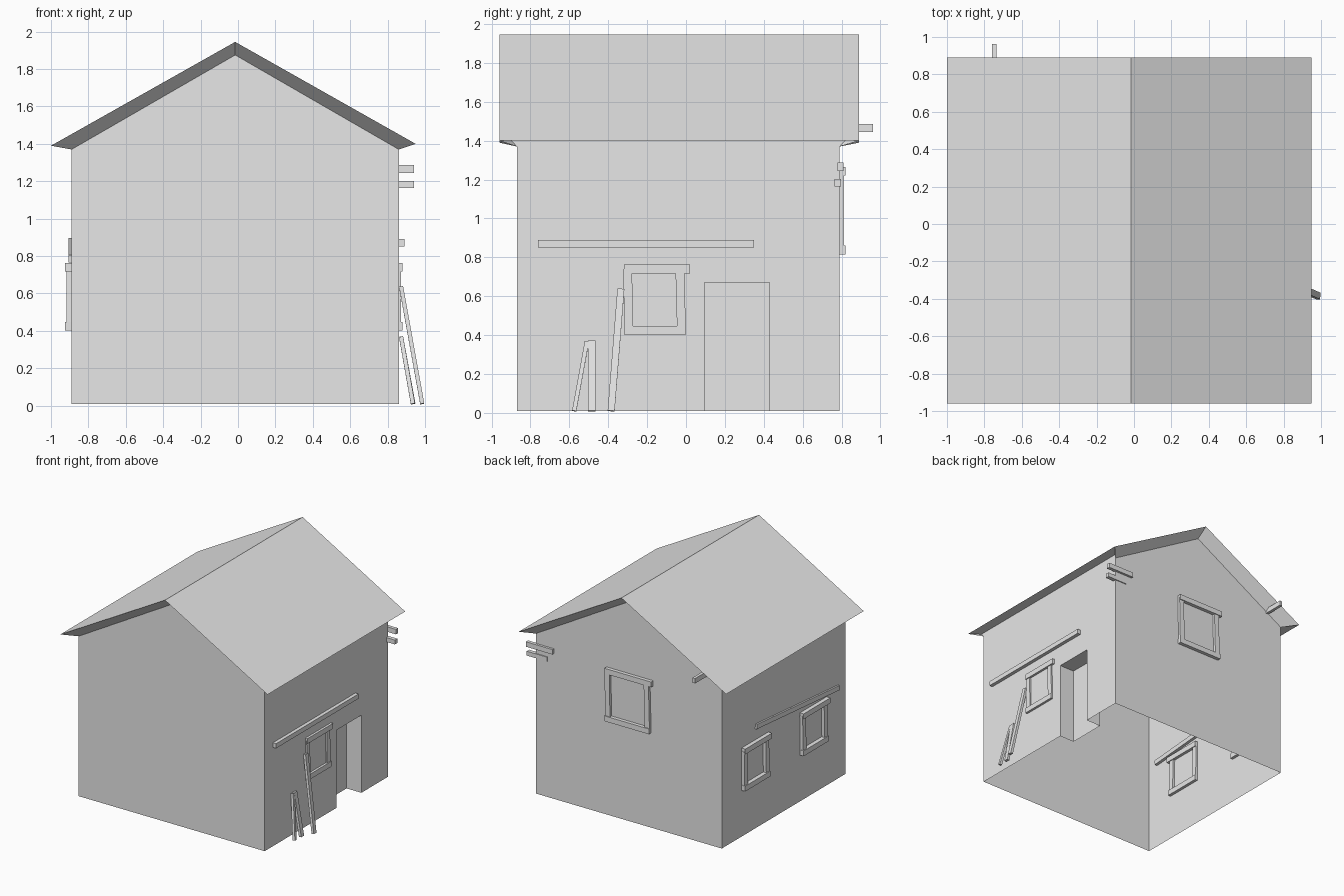
import bpy, bmesh, math
from mathutils import Vector, Matrix

if "Cube" in bpy.data.objects:
    bpy.data.objects.remove(bpy.data.objects["Cube"], do_unlink=True)

GREY = (0.8, 0.8, 0.8, 1)
mat = bpy.data.materials.new("plain grey")
mat.use_nodes = True
mat.diffuse_color = GREY
mat.node_tree.nodes["Principled BSDF"].inputs["Base Color"].default_value = GREY


def finish(name, bm):
    bmesh.ops.remove_doubles(bm, verts=bm.verts, dist=0.0005)
    bmesh.ops.recalc_face_normals(bm, faces=bm.faces)
    me = bpy.data.meshes.new(name)
    bm.to_mesh(me)
    bm.free()
    me.materials.append(mat)
    ob = bpy.data.objects.new(name, me)
    bpy.context.collection.objects.link(ob)
    return ob


def face(bm, pts):
    bm.faces.new([bm.verts.new(p) for p in pts])


def block(name, centre, size, rot=None):
    bm = bmesh.new()
    m = Matrix.Translation(centre) @ (rot or Matrix()) @ Matrix.Diagonal((*size, 1))
    bmesh.ops.create_cube(bm, size=1, matrix=m)
    return finish(name, bm)


def span(name, lo, hi):
    lo, hi = Vector(lo), Vector(hi)
    return block(name, (lo + hi) / 2, hi - lo)


def beam(name, a, b, width, depth):
    a, b = Vector(a), Vector(b)
    rot = Vector((0, 0, 1)).rotation_difference(b - a).to_matrix().to_4x4()
    return block(name, (a + b) / 2, (depth, width, (b - a).length), rot)


# Main dimensions
FLOOR, CORNER, SOFFIT = 0.01, 1.37, 1.403
RIDGE_X, RIDGE, RIDGE_IN = -0.015, 1.945, 1.875
LEFT, RIGHT = 0.86, -0.89
# wall plane, soffit corner and roof edge at each gable end
ENDS = ((-0.87, -0.90, -0.96), (0.79, 0.82, 0.89))
# wall plane, eave edge and eave height on each side
SIDES = ((LEFT, 0.95, 1.40), (RIGHT, -1.0, 1.39))
(F, FS, FR), (B, BS, BR) = ENDS

# Walls: open underneath, with a doorway and its recess
bm = bmesh.new()
for y, _, _ in ENDS:
    face(bm, [(RIGHT, y, FLOOR), (LEFT, y, FLOOR), (LEFT, y, CORNER),
              (RIDGE_X, y, RIDGE_IN), (RIGHT, y, CORNER)])
d0, d1, dtop, back = 0.095, 0.43, 0.67, LEFT - 0.14
for x, _, _ in SIDES:
    door = [(d1, FLOOR), (d1, dtop), (d0, dtop), (d0, FLOOR)] if x > 0 else []
    outline = [(F, FLOOR), (F, CORNER), (FS, SOFFIT), (BS, SOFFIT), (B, CORNER), (B, FLOOR)]
    face(bm, [(x, y, z) for y, z in outline + door])
for y in (d0, d1):
    face(bm, [(LEFT, y, FLOOR), (back, y, FLOOR), (back, y, dtop), (LEFT, y, dtop)])
face(bm, [(LEFT, d0, dtop), (LEFT, d1, dtop), (back, d1, dtop), (back, d0, dtop)])
face(bm, [(back, d0, FLOOR), (back, d1, FLOOR), (back, d1, dtop), (back, d0, dtop)])
finish("walls", bm)

# Roof: two slopes with soffits running back to the walls
bm = bmesh.new()
for wx, ex, ez in SIDES:
    face(bm, [(ex, FR, ez), (ex, BR, ez), (RIDGE_X, BR, RIDGE), (RIDGE_X, FR, RIDGE)])
    face(bm, [(ex, FR, ez), (ex, BR, ez), (wx, BS, SOFFIT), (wx, FS, SOFFIT)])
    for wy, sy, ry in ENDS:
        face(bm, [(ex, ry, ez), (RIDGE_X, ry, RIDGE), (RIDGE_X, wy, RIDGE_IN), (wx, wy, CORNER)])
        face(bm, [(ex, ry, ez), (wx, wy, CORNER), (wx, sy, SOFFIT)])
finish("roof", bm)


# Windows: rough frames of two rails and two slightly crooked posts
def window(name, centre, w, h, turn):
    base = Matrix.Translation(centre) @ Matrix.Rotation(turn, 4, 'Z')
    t = 0.045
    parts = (("top_rail", (0, 0.01, h / 2 - t / 2), (0.06, w + 0.02, t), 0),
             ("bottom_rail", (0, 0, t / 2 - h / 2), (0.06, w, t), 0),
             ("near_post", (0, t / 2 - w / 2, 0), (0.045, t, h - t), 1),
             ("far_post", (0, w / 2 - t / 2 - 0.005, 0), (0.045, t, h - t), 1.5))
    for part, pos, size, lean in parts:
        ob = block(name + "_" + part, pos, size, Matrix.Rotation(math.radians(lean), 4, 'X'))
        ob.matrix_world = base


window("left_window", (LEFT - 0.01, -0.16, 0.583), 0.32, 0.36, 0)
window("right_front_window", (RIGHT - 0.005, -0.43, 0.583), 0.34, 0.36, math.pi)
window("right_back_window", (RIGHT - 0.005, 0.355, 0.583), 0.34, 0.36, math.pi)
window("back_window", (-0.015, B, 1.04), 0.42, 0.45, math.pi / 2)

# Long planks fixed on the side walls
span("left_plank", (LEFT - 0.02, -0.76, 0.85), (LEFT + 0.03, 0.35, 0.89))
beam("right_plank", (RIGHT + 0.005, 0.34, 0.877), (RIGHT + 0.005, -0.77, 0.785), 0.04, 0.04)

# Beam ends sticking out near the back
span("upper_corner_beam", (0.69, 0.78, 1.245), (0.94, 0.81, 1.287))
span("lower_corner_beam", (0.75, 0.765, 1.165), (0.94, 0.798, 1.202))
span("roof_beam", (-0.76, 0.72, 1.445), (-0.735, 0.963, 1.487))

# Planks leaning on the left wall
beam("long_leaning_plank", (0.985, -0.385, 0.01), (0.872, -0.335, 0.637), 0.036, 0.022)
beam("tilted_short_plank", (0.935, -0.575, 0.01), (0.872, -0.51, 0.367), 0.022, 0.022)
beam("upright_short_plank", (0.938, -0.485, 0.01), (0.872, -0.485, 0.37), 0.038, 0.022)
